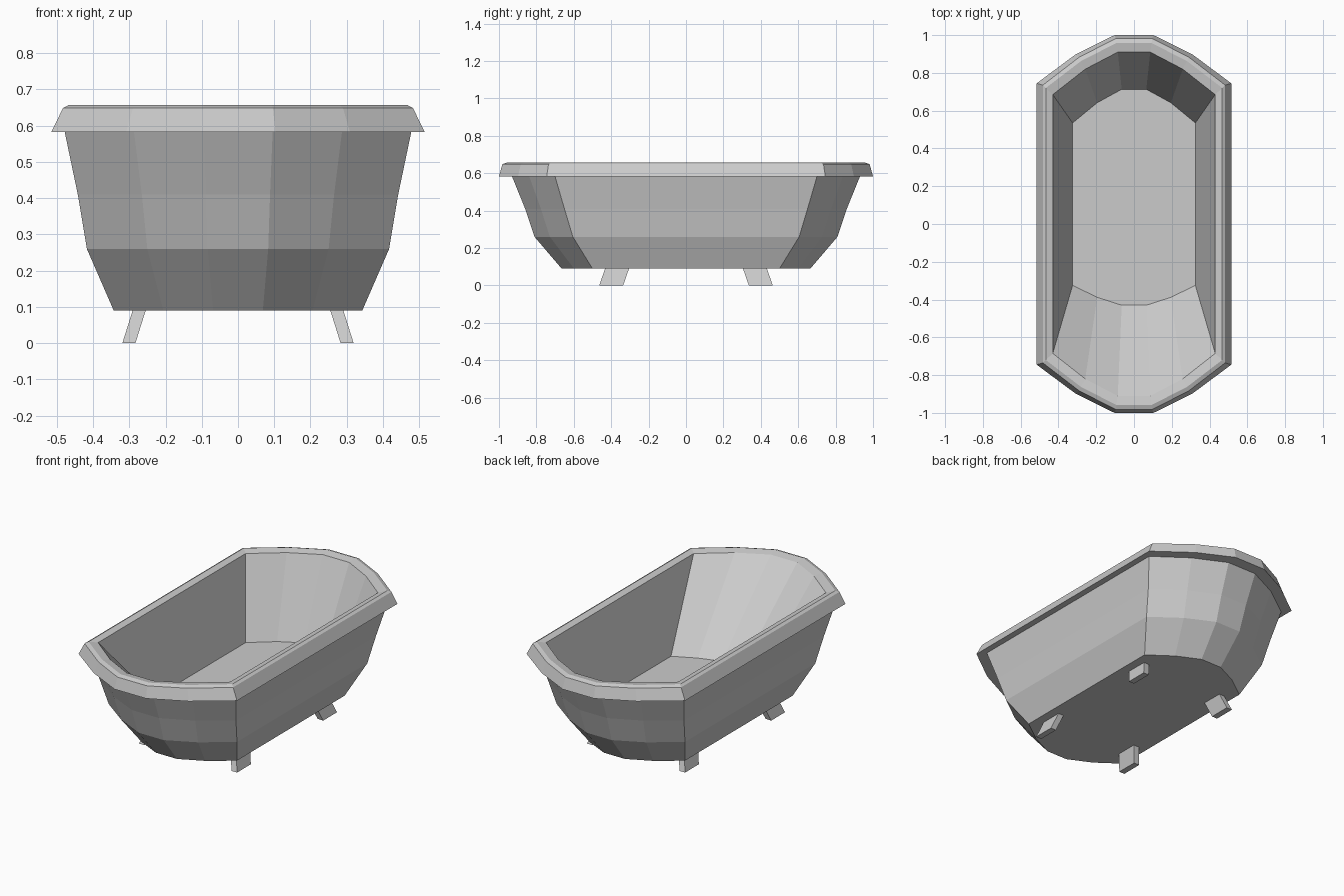
import bpy, bmesh

if "Cube" in bpy.data.objects:
    bpy.data.objects.remove(bpy.data.objects["Cube"])

def make(name, bm):
    bmesh.ops.recalc_face_normals(bm, faces=bm.faces)
    me = bpy.data.meshes.new(name)
    bm.to_mesh(me)
    bm.free()
    ob = bpy.data.objects.new(name, me)
    bpy.context.collection.objects.link(ob)
    return ob

def outline(x, corner, end):
    """Half outline of one end: corner, shoulder, tip, mirrored across x."""
    half = [(x, corner), (0.6 * x, corner + 0.6 * (end - corner)), (0.2 * x, end)]
    return half + [(-px, py) for px, py in reversed(half)]

def ring(bm, z, x, back, front=None):
    front = front or back
    pts = outline(x, *back) + [(-px, -py) for px, py in outline(x, *front)]
    return [bm.verts.new((px, py, z)) for px, py in pts]

# Tub shell: one continuous loft from outer base, over the rim, to inner floor
# (z, half width, (corner y, end y)[, front end if different])
SECTIONS = [
    (0.09, 0.343, (0.50, 0.665)),
    (0.26, 0.417, (0.605, 0.81)),
    (0.41, 0.442, (0.65, 0.86)),
    (0.582, 0.478, (0.70, 0.93)),
    (0.582, 0.515, (0.745, 1.0)),
    (0.648, 0.483, (0.735, 0.982)),
    (0.657, 0.467, (0.72, 0.958)),
    (0.648, 0.43, (0.685, 0.91)),
    (0.21, 0.325, (0.535, 0.713), (0.325, 0.43)),
]
bm = bmesh.new()
rings = [ring(bm, *s) for s in SECTIONS]
for a, b in zip(rings, rings[1:]):
    n = len(a)
    for i in range(n):
        j = (i + 1) % n
        bm.faces.new((a[i], a[j], b[j], b[i]))
bm.faces.new(rings[0])     # underside
bm.faces.new(rings[-1])    # inner floor
make("bathtub_shell", bm)

# Feet: slanted blocks splayed outwards
for sx, side in ((1, "right"), (-1, "left")):
    for sy, end in ((1, "back"), (-1, "front")):
        bm = bmesh.new()
        bmesh.ops.create_cube(bm, size=1)
        for v in bm.verts:
            top = v.co.z > 0
            x = (0.272 if top else 0.301) + v.co.x * 0.036
            y = (0.368 if top else 0.400) + v.co.y * 0.128
            v.co = (sx * x, sy * y, 0.092 if top else 0)
        make(f"{end}_{side}_foot", bm)
